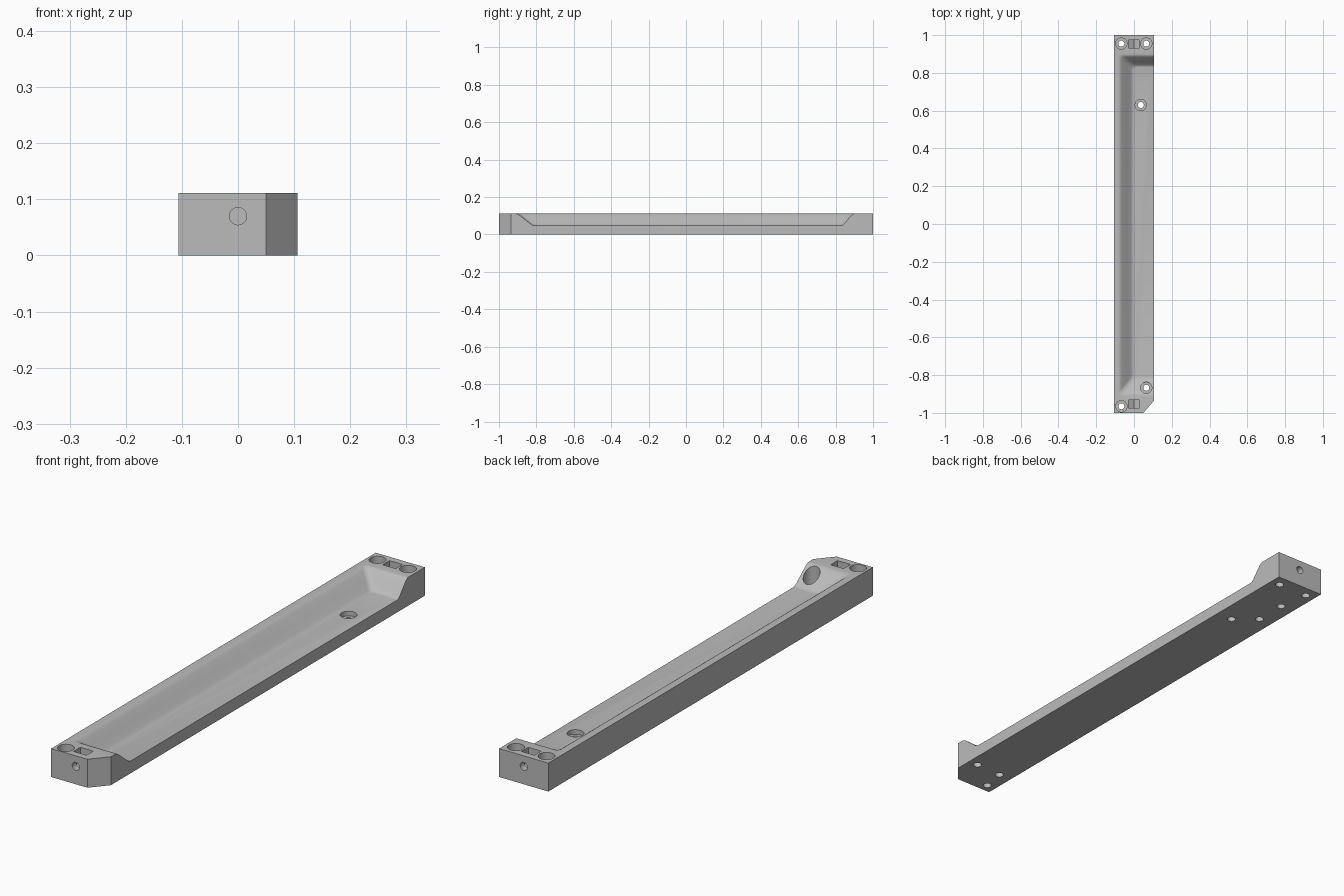
import bpy, bmesh
from math import pi, sin, cos
from mathutils import Matrix

if "Cube" in bpy.data.objects:
    bpy.data.objects.remove(bpy.data.objects["Cube"], do_unlink=True)

W, L, H, FLOOR = 0.106, 1.0, 0.111, 0.048

grey = bpy.data.materials.new("plain grey")
grey.use_nodes = True
colour = (0.5, 0.5, 0.5, 1)
grey.diffuse_color = colour
grey.node_tree.nodes["Principled BSDF"].inputs["Base Color"].default_value = colour


def loft(name, rings):
    """Closed solid skinned through matching rings of points."""
    bm = bmesh.new()
    loops = [[bm.verts.new(p) for p in ring] for ring in rings]
    n = len(loops[0])
    for a, b in zip(loops, loops[1:]):
        for i in range(n):
            j = (i + 1) % n
            bm.faces.new((a[i], a[j], b[j], b[i]))
    bm.faces.new(loops[0][::-1])
    bm.faces.new(loops[-1])
    bmesh.ops.recalc_face_normals(bm, faces=bm.faces)
    mesh = bpy.data.meshes.new(name)
    bm.to_mesh(mesh)
    bm.free()
    mesh.materials.append(grey)
    obj = bpy.data.objects.new(name, mesh)
    bpy.context.collection.objects.link(obj)
    return obj


def cut(cutter):
    """Subtract the cutter from the bar, then discard it."""
    cutter.hide_render = True
    bpy.context.view_layer.objects.active = bar
    mod = bar.modifiers.new("cut", "BOOLEAN")
    mod.operation, mod.solver, mod.object = "DIFFERENCE", "EXACT", cutter
    bpy.ops.object.modifier_apply(modifier=mod.name)
    bpy.data.objects.remove(cutter, do_unlink=True)


def bore(x, y, z0, z1, r):
    """Vertical round hole."""
    angles = [2 * pi * i / 32 for i in range(32)]
    cut(loft("bore_cutter", [[(x + r * cos(a), y + r * sin(a), z)
                              for a in angles] for z in (z0, z1)]))


# Bar with one chamfered front corner
outline = [(-W, -L), (0.05, -L), (W, -0.935), (W, L), (-W, L)]
bar = loft("mounting_bar", [[(x, y, z) for x, y in outline] for z in (0, H)])


# Scooped tray, open on one long side, with softly rounded slopes
def tray_ring(s, z):
    left, front, back = -0.083 * s, -0.81 - 0.1 * s, 0.83 + 0.068 * s
    r, ring = 0.02, [(0.2, front, z), (0.2, back, z)]
    for cy, start in ((back - r, pi / 2), (front + r, pi)):
        for i in range(7):
            a = start + pi / 2 * i / 6
            ring.append((left + r + r * cos(a), cy + r * sin(a), z))
    return ring


slope = [(0, 0), (0.07, 0.015), (0.14, 0.06), (0.22, 0.14), (0.5, 0.5),
         (0.78, 0.86), (0.86, 0.94), (0.93, 0.985), (1, 1)]
rings = [tray_ring(s, FLOOR + (H - FLOOR) * t) for s, t in slope]
cut(loft("tray_cutter", rings + [tray_ring(1, 0.2)]))

# Counterbored screw holes
for x, y in ((-0.067, 0.955), (0.065, 0.955), (0.036, 0.63),
             (-0.067, -0.965), (0.065, -0.867)):
    bore(x, y, 0.03, 0.2, 0.03)
    bore(x, y, -0.1, 0.1, 0.016)

# Blind holes underneath
for x, y in ((-0.047, 0.83), (-0.047, 0.7), (-0.05, -0.872)):
    bore(x, y, -0.1, 0.028, 0.016)

# Nut pockets with a pointed bottom, and the bolt holes through each end
pocket = [(-0.028, 0.2), (-0.028, 0.054), (0, 0.038), (0.028, 0.054), (0.028, 0.2)]
for side in (-1, 1):
    mid = side * 0.953
    cut(loft("pocket_cutter", [[(x, y, z) for x, z in pocket]
                               for y in (mid - 0.021, mid + 0.021)]))
    circle = [(0.0155 * cos(2 * pi * i / 32), 0.07 + 0.0155 * sin(2 * pi * i / 32))
              for i in range(32)]
    cut(loft("bolt_cutter", [[(x, y, z) for x, z in circle]
                             for y in (side * 0.95, side * 1.1)]))

bpy.ops.object.select_all(action="DESELECT")
bar.select_set(True)
bpy.context.view_layer.objects.active = bar
bpy.ops.object.shade_smooth_by_angle(angle=pi / 6)
